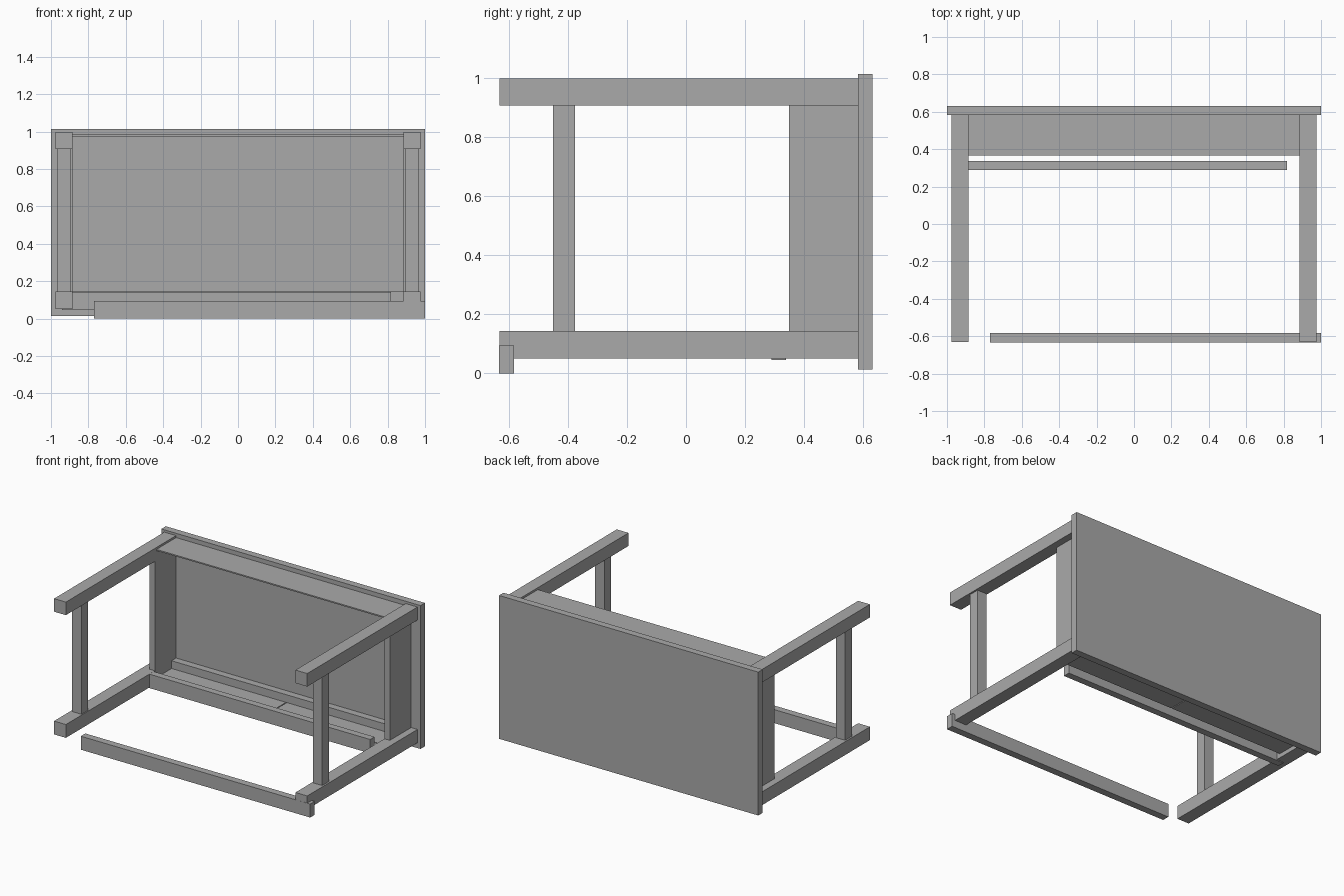
import bpy

if "Cube" in bpy.data.objects:
    bpy.data.objects.remove(bpy.data.objects["Cube"], do_unlink=True)

# Single flat grey
grey = bpy.data.materials.new("plain_grey")
grey.use_nodes = True
colour = (0.4, 0.4, 0.4, 1)
grey.diffuse_color = colour
grey.node_tree.nodes["Principled BSDF"].inputs["Base Color"].default_value = colour


def box(name, x, y, z):
    """Add a box from its (min, max) range on each axis."""
    spans = (x, y, z)
    bpy.ops.mesh.primitive_cube_add(size=1, location=[(a + b) / 2 for a, b in spans])
    part = bpy.context.object
    part.name = name
    part.scale = [b - a for a, b in spans]
    bpy.ops.object.transform_apply(location=False, rotation=False, scale=True)
    part.data.materials.append(grey)
    return part


def mirrored(name, x, y, z):
    """Add a box on each side of the centre."""
    box("left_" + name, x, y, z)
    box("right_" + name, (-x[1], -x[0]), y, z)


INNER, OUTER = 0.886, 0.977
FRONT, BOARD = -0.632, 0.583
LOW, HIGH = (0.051, 0.144), (0.907, 0.998)
between = (LOW[1], HIGH[0])
span = (-INNER, INNER)

# Table top, standing on its edge
box("table_top", (-1, 1), (BOARD, 0.632), (0.014, 1.014))

# Four legs, with a brace and an end panel on each side
mirrored("lower_leg", (INNER, OUTER), (FRONT, BOARD), LOW)
mirrored("upper_leg", (INNER, OUTER), (FRONT, BOARD), HIGH)
mirrored("brace", (0.893, 0.965), (-0.45, -0.376), between)
mirrored("end_panel", (INNER, 0.928), (0.349, BOARD), between)

# Thin apron panels
box("upper_apron", span, (0.367, BOARD), (0.975, 0.984))
mirrored("lower_apron", (0.003, INNER), (0.367, BOARD), (0.08, 0.09))

# Rails along the lower side
box("back_rail", span, (0.533, BOARD), (0.09, 0.144))
box("middle_rail", (-0.94, 0.817), (0.29, 0.338), (0.046, 0.143))

# Loose bar across the foot ends
box("front_bar", (-0.77, 1), (FRONT - 0.001, -0.583), (0, 0.094))
